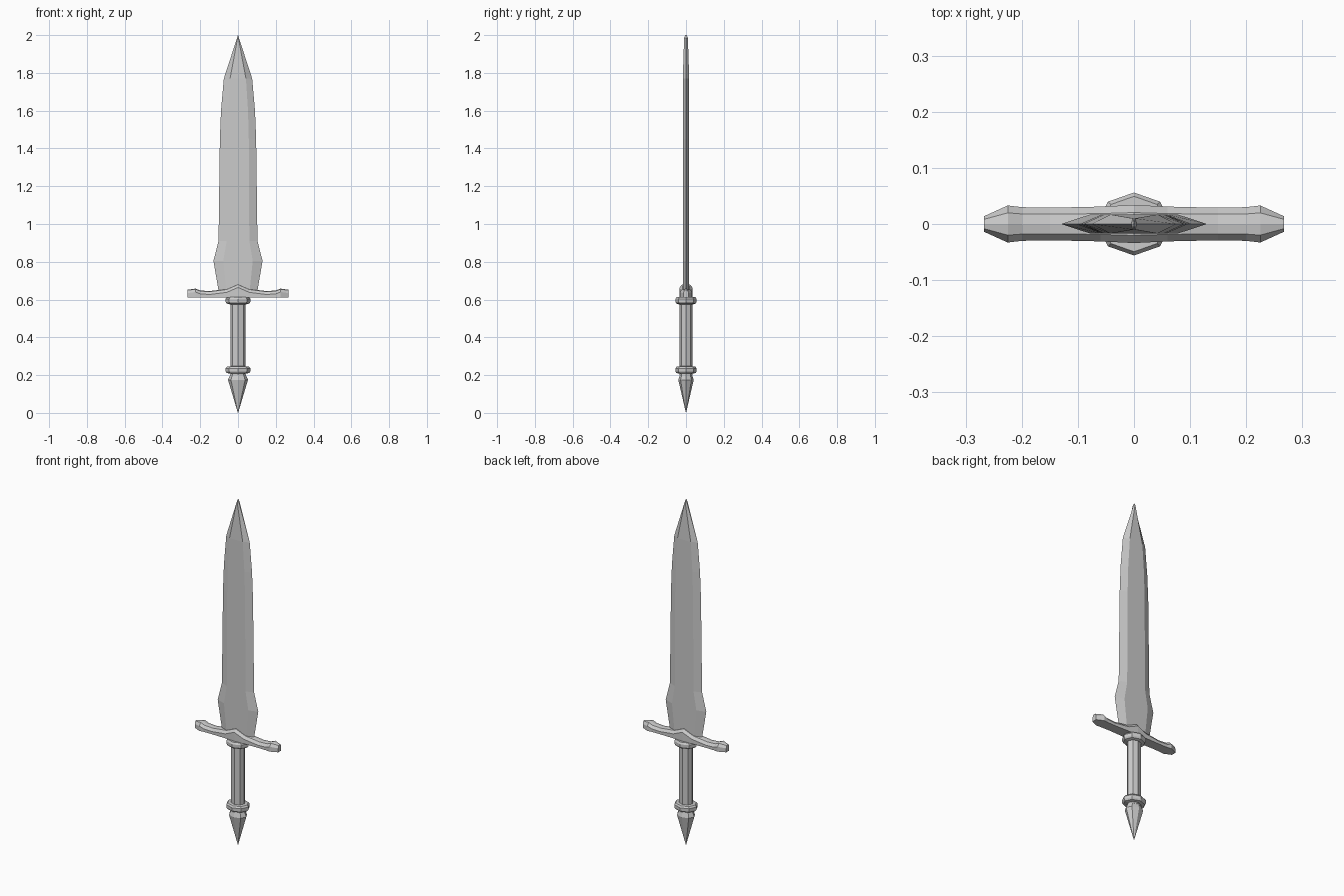
import bpy, math

if "Cube" in bpy.data.objects:
    bpy.data.objects.remove(bpy.data.objects["Cube"])


def make(name, sections, cap=True):
    """Skin a list of equal-length point rings into a flat-shaded mesh."""
    n = len(sections[0])
    verts = [p for s in sections for p in s]
    faces = [(i * n + j, i * n + (j + 1) % n, (i + 1) * n + (j + 1) % n, (i + 1) * n + j)
             for i in range(len(sections) - 1) for j in range(n)]
    if cap:
        faces += [tuple(range(n))[::-1], tuple(range(len(verts) - n, len(verts)))]
    me = bpy.data.meshes.new(name)
    me.from_pydata(verts, [], faces)
    me.validate()
    ob = bpy.data.objects.new(name, me)
    bpy.context.collection.objects.link(ob)
    bpy.context.view_layer.objects.active = ob
    bpy.ops.object.mode_set(mode='EDIT')
    bpy.ops.mesh.select_all(action='SELECT')
    bpy.ops.mesh.remove_doubles(threshold=0.0002)
    bpy.ops.mesh.normals_make_consistent(inside=False)
    bpy.ops.object.mode_set(mode='OBJECT')
    return ob


def turned(name, profile, depth=0.85, sides=8):
    """Oval lathe: profile of (radius, z)."""
    angles = [2 * math.pi * k / sides for k in range(sides)]
    return make(name, [[(r * math.cos(a), r * depth * math.sin(a), z) for a in angles]
                       for r, z in profile])


# Blade: flat centre with bevelled edges (outer half width, flat half width, half thickness, z)
blade = [(0.100, 0.060, 0.017, 0.63), (0.130, 0.078, 0.017, 0.805),
         (0.103, 0.060, 0.017, 0.91), (0.096, 0.057, 0.017, 1.45),
         (0.090, 0.053, 0.017, 1.60), (0.075, 0.042, 0.017, 1.77),
         (0.005, 0.002, 0.010, 1.985), (0.0005, 0.0003, 0.004, 2.0)]
make("blade", [[(-w, 0, z), (-f, -t, z), (f, -t, z), (w, 0, z), (f, t, z), (-f, t, z)]
               for w, f, t, z in blade])

# Crossguard: half profile mirrored about the centre (x, half depth, top z)
half = [(0.0, 0.034, 0.682), (0.06, 0.031, 0.656), (0.15, 0.029, 0.645),
        (0.20, 0.030, 0.648), (0.225, 0.033, 0.658), (0.267, 0.014, 0.652)]
guard = [(-x, h, t) for x, h, t in half[:0:-1]] + half
make("crossguard", [[(x, -h, 0.612), (x, -h, t - 0.018), (x, -h * 0.6, t - 0.003), (x, 0, t),
                     (x, h * 0.6, t - 0.003), (x, h, t - 0.018), (x, h, 0.612)]
                    for x, h, t in guard])

# Grip, collars and pommel
turned("grip", [(0.040, 0.20), (0.040, 0.62)])
turned("upper_collar", [(0.045, 0.575), (0.060, 0.579), (0.066, 0.588),
                        (0.066, 0.603), (0.058, 0.613), (0.040, 0.613)])
turned("lower_collar", [(0.045, 0.208), (0.060, 0.211), (0.066, 0.220),
                        (0.066, 0.236), (0.058, 0.245), (0.040, 0.247)])
turned("pommel", [(0.0006, 0.0), (0.053, 0.175), (0.037, 0.212)], depth=0.77)
